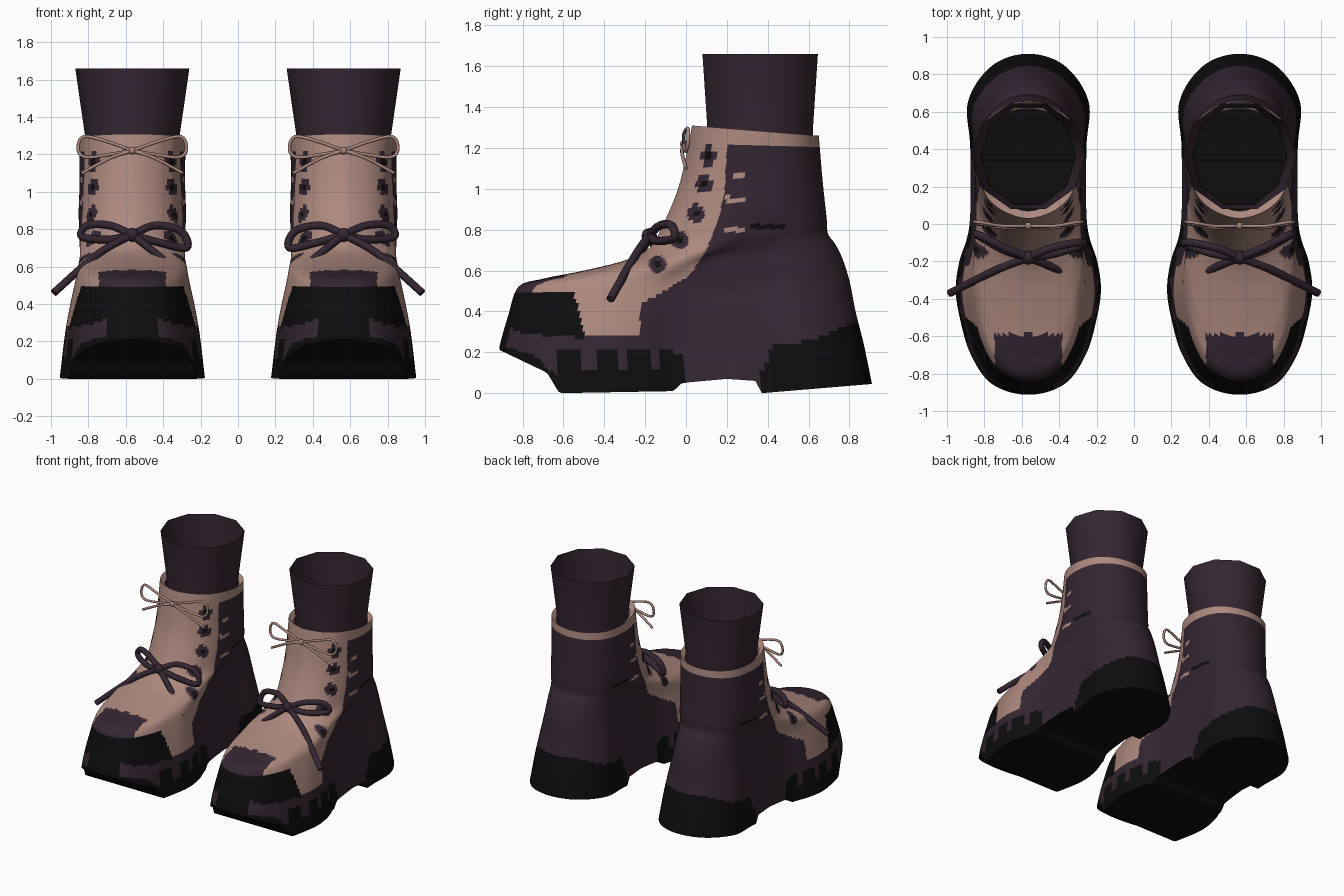
import bpy, math
from mathutils import Vector

cube = bpy.data.objects.get("Cube")
if cube:
    bpy.data.objects.remove(cube)

OFFSET = 0.565  # sideways distance of each boot from the middle


def material(name, rgb):
    mat = bpy.data.materials.new(name)
    mat.use_nodes = True
    mat.diffuse_color = (*rgb, 1)
    mat.node_tree.nodes["Principled BSDF"].inputs["Base Color"].default_value = (*rgb, 1)
    mat.node_tree.nodes["Principled BSDF"].inputs["Roughness"].default_value = 0.9
    return mat


PLUM, PINK, BLACK = 0, 1, 2
MATS = [material("dark plum", (0.034, 0.019, 0.031)),
        material("dusty pink", (0.42, 0.25, 0.21)),
        material("sole black", (0.004, 0.004, 0.0045))]


def interp(x, pts):
    if x <= pts[0][0]:
        return pts[0][1]
    for (x0, v0), (x1, v1) in zip(pts, pts[1:]):
        if x <= x1:
            return v0 + (v1 - v0) * (x - x0) / (x1 - x0)
    return pts[-1][1]


def spline(pts, steps, closed=False):
    """Smooth curve through the points."""
    p = [Vector(q) for q in pts]
    n = len(p)
    out = []
    for i in range(n if closed else n - 1):
        if closed:
            a, b, c, d = (p[(i + k) % n] for k in (-1, 0, 1, 2))
        else:
            a, b, c, d = p[max(i - 1, 0)], p[i], p[i + 1], p[min(i + 2, n - 1)]
        for k in range(steps):
            t = k / steps
            out.append(b + (c - a) * (t / 2) + (a * 2 - b * 5 + c * 4 - d) * (t * t / 2)
                       + (b * 3 - a - c * 3 + d) * (t ** 3 / 2))
    if not closed:
        out.append(p[-1])
    return out


def mesh_pair(name, verts, faces, indices, angle=40):
    """Mesh on the right foot, mirrored to the left."""
    me = bpy.data.meshes.new(name)
    me.from_pydata([(v[0] - OFFSET, v[1], v[2]) for v in verts], [], faces)
    for m in MATS:
        me.materials.append(m)
    for poly, idx in zip(me.polygons, indices):
        poly.material_index = idx
        poly.use_smooth = True
    me.set_sharp_from_angle(angle=math.radians(angle))
    me.update()
    ob = bpy.data.objects.new(name, me)
    bpy.context.collection.objects.link(ob)
    mod = ob.modifiers.new("other foot", "MIRROR")
    mod.use_mirror_merge = False
    return ob


# Half outlines from front to back: (relative width, relative length)
SOLE = [(0, 0), (.5, .03), (.8, .12), (.95, .23), (1, .31), (.95, .39),
        (.81, .5), (.8, .72), (.83, .86), (.5, .965), (0, 1)]
SHAFT = [(0, 0), (.42, .05), (.72, .15), (.88, .27), (.96, .38), (1, .48),
         (1, .58), (.93, .74), (.75, .87), (.42, .965), (0, 1)]


def outline(half):
    full = half + [(-x, s) for x, s in half[-2:0:-1]]
    return spline(full, 12, closed=True)


# Levels: front y, front z, back y, back z, half width, sole-to-shaft blend
LEVELS = [(-.91, 0, .91, 0, .388, 0), (-.91, .24, .87, .24, .36, 0),
          (-.87, .38, .83, .40, .335, .05), (-.82, .52, .80, .55, .305, .15),
          (-.70, .56, .765, .66, .295, .3), (-.5, .60, .73, .73, .285, .45),
          (-.3, .65, .695, .78, .285, .65), (-.18, .71, .69, .84, .285, .85),
          (-.11, .83, .68, .93, .285, 1), (-.03, 1.03, .665, 1.08, .28, 1),
          (.03, 1.31, .65, 1.26, .283, 1)]
# Underside with toe spring, arch and heel step
UNDER = [(-.91, .21), (-.68, .1), (-.62, 0), (-.06, .01), (-.02, .05),
         (.2, .07), (.34, .06), (.37, 0), (.91, .045)]

HEEL = [(.37, .1), (.42, .23), (.62, .26), (.83, .35)]
TOE_LOW = [(-.9, .23), (-.75, .19), (-.65, .1)]
TOE_HIGH = [(-.9, .34), (-.8, .29), (-.5, .27)]
FRONT_PANEL = [(.28, -.23), (.44, -.22), (.5, -.1), (.58, .02), (.7, .1),
               (.85, .16), (1, .19), (1.2, .2)]
LUGS = (-.575, -.385, -.23, -.07)
EYELETS = [(.11, 1.16), (.09, 1.02), (.05, .88), (-.03, .75), (-.14, .63)]


def boot_colour(c):
    a, y, z = abs(c.x), c.y, c.z
    # heel, tread lugs and toe edge
    if y > .37 and z < interp(y, HEEL):
        return BLACK
    if y < -.65 and z < interp(y, TOE_LOW):
        return BLACK
    if -.65 <= y < -.01 and (z < .1 or (z < .2 and any(abs(y - l) < .055 for l in LUGS))):
        return BLACK
    # toe cap with its side panels and top patch
    if y < -.5 - max(z - .3, 0) * .25 and z < .497:
        return BLACK if z > interp(y, TOE_HIGH) or a < .14 else PLUM
    if y < -.59 and a < .18:
        return PLUM
    # collar band and stitched marks
    if z > 1.2 and (y > .15 or z > 1.23):
        return PINK
    if abs(y - .4) < .085 and abs(z - .815) < .012:
        return BLACK
    if abs(y - .24) < .05 and any(abs(z - h) < .012 for h in (1.075, .95, .8)):
        return PINK
    # front panel with eyelets
    if z > .28 and y < interp(z, FRONT_PANEL):
        for ey, ez in EYELETS:
            d = math.hypot(y - ey, z - ez)
            if a > .1 and d < .043:
                return BLACK if d < .018 else PLUM
        return PINK
    return PLUM


def build_boot():
    sole, shaft = outline(SOLE), outline(SHAFT)
    n = len(sole)
    columns = []
    for p, q in zip(sole, shaft):
        col = []
        for i, (yf, zf, yb, zb, w, blend) in enumerate(LEVELS):
            x, s = p.lerp(q, blend)
            y = yf + (yb - yf) * s
            z = interp(y, UNDER) if i == 0 else zf + (zb - zf) * s
            col.append((x * w, y, z))
        col = spline(col, 8)
        # rim folded in towards the sock
        top = col[-1]
        col.append(Vector((top.x * .88, .365 + (top.y - .365) * .88, top.z - .03)))
        columns.append(col)
    rows = len(columns[0])
    verts = [v for col in columns for v in col]
    faces, idx = [], []
    for i in range(n):
        j = (i + 1) % n
        for r in range(rows - 1):
            f = (i * rows + r, j * rows + r, j * rows + r + 1, i * rows + r + 1)
            faces.append(f)
            idx.append(PINK if r == rows - 2 else boot_colour(sum((verts[k] for k in f), Vector()) / 4))
    # underside strips from side to side
    for i in range(n // 2):
        ring = [i, (n - i) % n, n - i - 1, i + 1]
        f = tuple(k * rows for k in dict.fromkeys(ring))
        faces.append(f)
        idx.append(BLACK)
    mesh_pair("boot", verts, faces, idx)


def build_sock():
    sides = 10
    verts, faces = [], []
    rings = [(1.2, .25, .27), (1.3, .253, .272), (1.66, .305, .297)]
    for z, rx, ry in rings:
        for k in range(sides):
            t = 2 * math.pi * k / sides
            verts.append((rx * math.cos(t), .363 + ry * math.sin(t), z))
    for r in range(len(rings) - 1):
        for k in range(sides):
            m = (k + 1) % sides
            faces.append((r * sides + k, r * sides + m, (r + 1) * sides + m, (r + 1) * sides + k))
    mesh_pair("sock", verts, faces, [PLUM] * len(faces))


def lace_bow(name, mat, radius, paths, knot, knot_size):
    cu = bpy.data.curves.new(name, "CURVE")
    cu.dimensions = "3D"
    cu.bevel_depth = radius
    cu.bevel_resolution = 2
    cu.use_fill_caps = True
    cu.materials.append(MATS[mat])
    for side in (1, -1):
        for path in paths:
            pts = spline(path, 6)
            sp = cu.splines.new("POLY")
            sp.points.add(len(pts) - 1)
            for q, v in zip(sp.points, pts):
                q.co = (side * (v.x - OFFSET), v.y, v.z, 1)
            sp.use_smooth = True
        bpy.ops.mesh.primitive_uv_sphere_add(
            segments=10, ring_count=6, radius=knot_size,
            location=(side * (knot[0] - OFFSET), knot[1], knot[2]))
        ob = bpy.context.object
        ob.name = name + "_knot"
        ob.data.materials.append(MATS[mat])
        bpy.ops.object.shade_smooth()
    bpy.context.collection.objects.link(bpy.data.objects.new(name, cu))


build_boot()
build_sock()

# Thick lower bow: two loops and two tails
k = (0, -.18, .77)
lace_bow("lower_lace", PLUM, .021, [
    [k, (-.12, -.13, .82), (-.24, -.07, .82), (-.27, -.06, .76), (-.13, -.14, .745), k],
    [k, (.12, -.13, .82), (.26, -.1, .79), (.29, -.11, .7), (.14, -.16, .73), k],
    [k, (-.18, -.25, .67), (-.42, -.37, .46)],
    [k, (.15, -.24, .65), (.29, -.31, .52)]], k, .038)

# Thin upper bow
k = (0, -.01, 1.22)
loops = [[k, (s * .14, -.01, 1.27), (s * .26, .01, 1.295), (s * .29, .01, 1.23),
          (s * .25, 0, 1.185), (s * .12, -.01, 1.2), k] for s in (-1, 1)]
tails = [[k, (s * .12, -.02, 1.18), (s * .27, 0, 1.1)] for s in (-1, 1)]
lace_bow("upper_lace", PINK, .009, loops + tails, k, .02)
